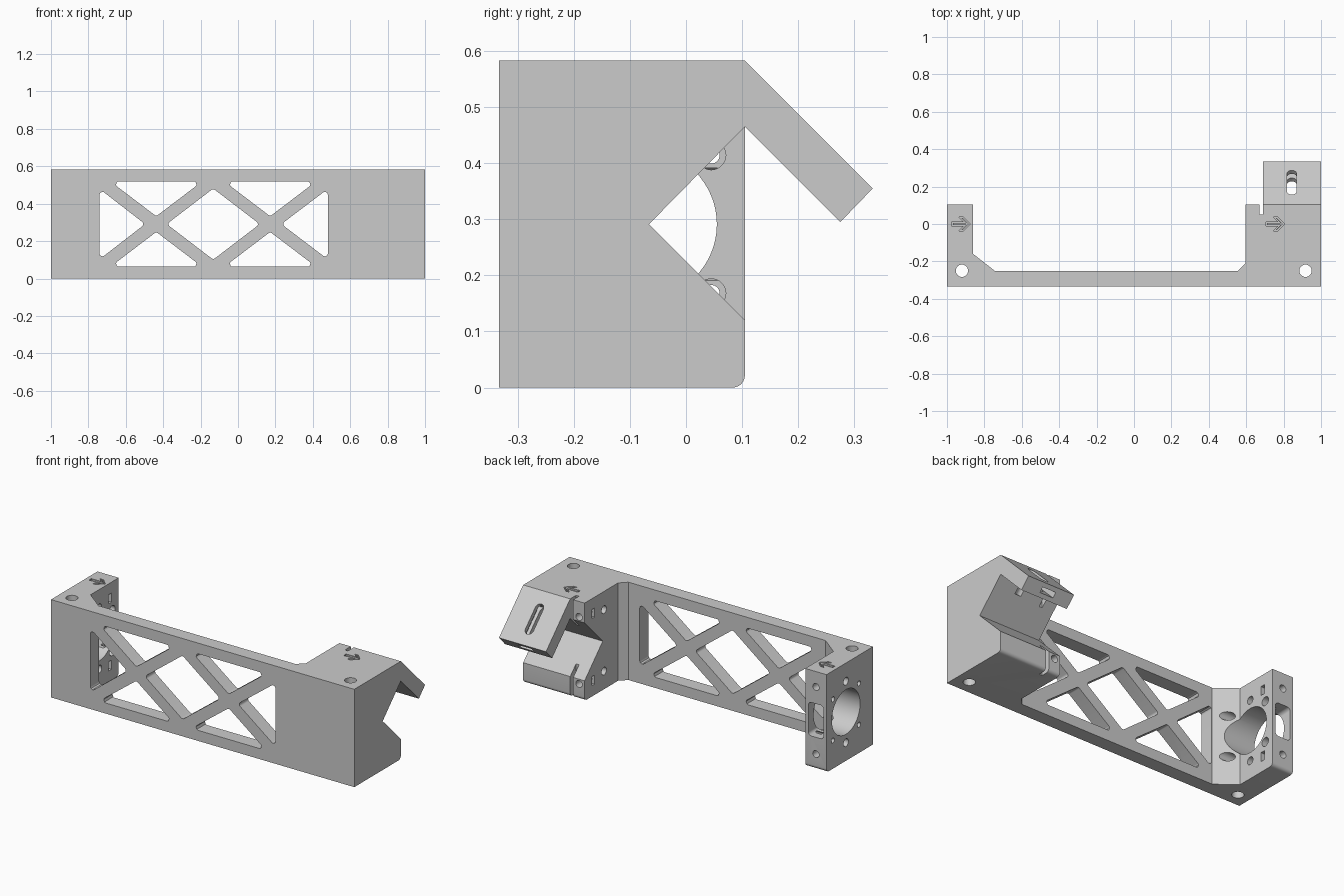
import bpy, bmesh, math
from mathutils import Vector, Matrix

default = bpy.data.objects.get("Cube")
if default:
    bpy.data.objects.remove(default, do_unlink=True)

H, MID, BACK, FRONT = 0.583, 0.291, 0.105, -0.333
BORE_Y = -0.078

grey = bpy.data.materials.new("plain_grey")
grey.use_nodes = True
tone = (0.6, 0.6, 0.6, 1)
grey.diffuse_color = tone
grey.node_tree.nodes["Principled BSDF"].inputs["Base Color"].default_value = tone


def rounded(pts, r, steps=5):
    """Round every corner of a convex outline."""
    out = []
    pts = [Vector(p) for p in pts]
    for i, p in enumerate(pts):
        a = (pts[i - 1] - p).normalized()
        b = (pts[(i + 1) % len(pts)] - p).normalized()
        half = a.angle(b) / 2
        c = p + (a + b).normalized() * r / math.sin(half)
        t = r / math.tan(half)
        u, v = (p + a * t - c).normalized(), (p + b * t - c).normalized()
        out += [c + (u * (steps - k) + v * k).normalized() * r for k in range(steps + 1)]
    return out


def rect(x0, x1, y0, y1):
    return [(x0, y0), (x1, y0), (x1, y1), (x0, y1)]


def circle(x, y, r, n=32):
    return [(x + r * math.cos(math.tau * k / n), y + r * math.sin(math.tau * k / n)) for k in range(n)]


def prism(name, pts, axis, lo, hi, matrix=None):
    """Extrude a 2D outline along an axis."""
    place = {"X": lambda p, d: (d, p[0], p[1]),
             "Y": lambda p, d: (p[0], d, p[1]),
             "Z": lambda p, d: (p[0], p[1], d)}[axis]
    bm = bmesh.new()
    ends = [[bm.verts.new(place(p, d)) for p in pts] for d in (lo, hi)]
    for ring in ends:
        bm.faces.new(ring)
    for i in range(len(pts)):
        bm.faces.new((ends[0][i - 1], ends[0][i], ends[1][i], ends[1][i - 1]))
    bmesh.ops.recalc_face_normals(bm, faces=bm.faces)
    if matrix:
        bm.transform(matrix)
    mesh = bpy.data.meshes.new(name)
    bm.to_mesh(mesh)
    bm.free()
    mesh.materials.append(grey)
    ob = bpy.data.objects.new(name, mesh)
    bpy.context.collection.objects.link(ob)
    return ob


# Wall with both end blocks, from its plan outline
plan = [(-1, FRONT), (1, FRONT), (1, BACK), (0.69, BACK), (0.69, 0.05), (0.67, 0.05), (0.67, BACK),
        (0.595, BACK), (0.595, -0.21), (0.555, -0.25), (-0.745, -0.25), (-0.86, -0.16),
        (-0.86, BACK), (-1, BACK)]
body = prism("bracket_body", plan, "Z", 0, H)


def apply(tool, operation="DIFFERENCE"):
    tool.hide_render = True
    mod = body.modifiers.new("cut", "BOOLEAN")
    mod.operation, mod.solver, mod.object = operation, "EXACT", tool
    graph = bpy.context.evaluated_depsgraph_get()
    result = bpy.data.meshes.new_from_object(body.evaluated_get(graph))
    body.modifiers.clear()
    body.data = result
    bpy.data.objects.remove(tool, do_unlink=True)


def cut(pts, axis, lo, hi, matrix=None):
    apply(prism("cutter", pts, axis, lo, hi, matrix))


# Sloping flap
flap = [(0.09, H), (BACK, H), (0.333, 0.355), (0.275, 0.295), (BACK, 0.465), (0.09, 0.48)]
apply(prism("flap", flap, "X", 0.69, 1), "UNION")

# V notch through the right block
cut([(-0.066, MID), (0.12, MID - 0.186), (0.12, MID + 0.13), (BACK, 0.465), (0.1, 0.46)], "X", 0.5, 1.1)

# Rounded lower back edge on both ends
r = 0.022
arc = [(BACK - r + r * math.sin(a), r - r * math.cos(a)) for a in [math.pi / 2 * k / 6 for k in range(7)]]
cut(arc + [(BACK + 0.02, r), (BACK + 0.02, -0.02), (BACK - r, -0.02)], "X", -1.1, 1.1)

# Truss windows
windows = []
for cx, side, edge in ((-0.437, -1, -0.74), (0.172, 1, 0.48)):
    for s in (-1, 1):
        windows.append([(cx, MID + s * 0.042), (cx - 0.245, MID + s * 0.228), (cx + 0.245, MID + s * 0.228)])
    windows.append([(cx + side * 0.06, MID), (edge, MID + 0.188), (edge, MID - 0.188)])
windows.append([(-0.381, MID), (-0.1325, MID + 0.19), (0.116, MID), (-0.1325, MID - 0.19)])
for w in windows:
    cut(rounded(w, 0.015), "Y", -0.5, -0.2)

# Vertical bolt holes
for x in (-0.92, 0.917):
    cut(circle(x, -0.25, 0.033), "Z", -0.1, H + 0.1)

# Round bore and its screw holes in the left plate
cut(circle(BORE_Y, MID, 0.133, 64), "X", -1.1, -0.6)
for s in (-1, 1):
    cut(circle(BORE_Y, MID + s * 0.183, 0.023, 20), "X", -1.1, -0.7)
    for t in (-1, 1):
        cut(circle(BORE_Y + t * 0.123, MID + s * 0.123, 0.015, 16), "X", -1.1, -0.7)
        cut(circle(BORE_Y + t * 0.123, MID + s * 0.123, 0.026, 20), "X", -0.93, -0.7)

# Window from the back of the left plate into the bore
cut(rounded(rect(-0.98, -0.88, MID - 0.1, MID + 0.1), 0.02), "Y", 0, 0.2)

# Back screws, nut slots and side holes on both plates
for s in (-1, 1):
    z = MID + s * 0.2
    for x in (-0.93, 0.632):
        cut(circle(x, z, 0.021, 20), "Y", -0.03, 0.2)
    for lo, hi in ((-0.96, -0.8), (0.55, 0.66)):
        cut(rect(0.01, 0.037, z - 0.027, z + 0.027), "X", lo, hi)
    cut(circle(BORE_Y, MID + s * 0.183, 0.023, 20), "X", 0.5, 0.66)

# Adjustment slot and nut channel in the flap
tilt = Matrix.Translation((0.844, 0.222, 0.466)) @ Matrix.Rotation(-math.pi / 4, 4, "X")
cut(rounded(rect(-0.026, 0.026, -0.092, 0.092), 0.0255), "Z", -0.15, 0.05, tilt)
cut(rect(-0.045, 0.045, -0.092, 0.3), "Z", -0.058, -0.026, tilt)

# Shallow arrows on top: chevron head and shaft outline
arrow = [(-0.05, -0.012), (0.014, -0.012), (-0.012, -0.038), (0.012, -0.038), (0.05, 0),
         (0.012, 0.038), (-0.012, 0.038), (0.014, 0.012), (-0.05, 0.012)]
inner = [(-0.043, -0.006), (0.028, -0.006), (0.002, -0.032), (0.009, -0.032), (0.041, 0),
         (0.009, 0.032), (0.002, 0.032), (0.028, 0.006), (-0.043, 0.006)]
for x in (-0.925, 0.755):
    move = Matrix.Translation((x, 0, 0))
    cut(arrow, "Z", H - 0.01, H + 0.05, move)
    apply(prism("arrow_core", inner, "Z", H - 0.02, H, move), "UNION")

bpy.context.view_layer.objects.active = body
body.select_set(True)
bpy.ops.object.shade_smooth_by_angle(angle=math.radians(30))
